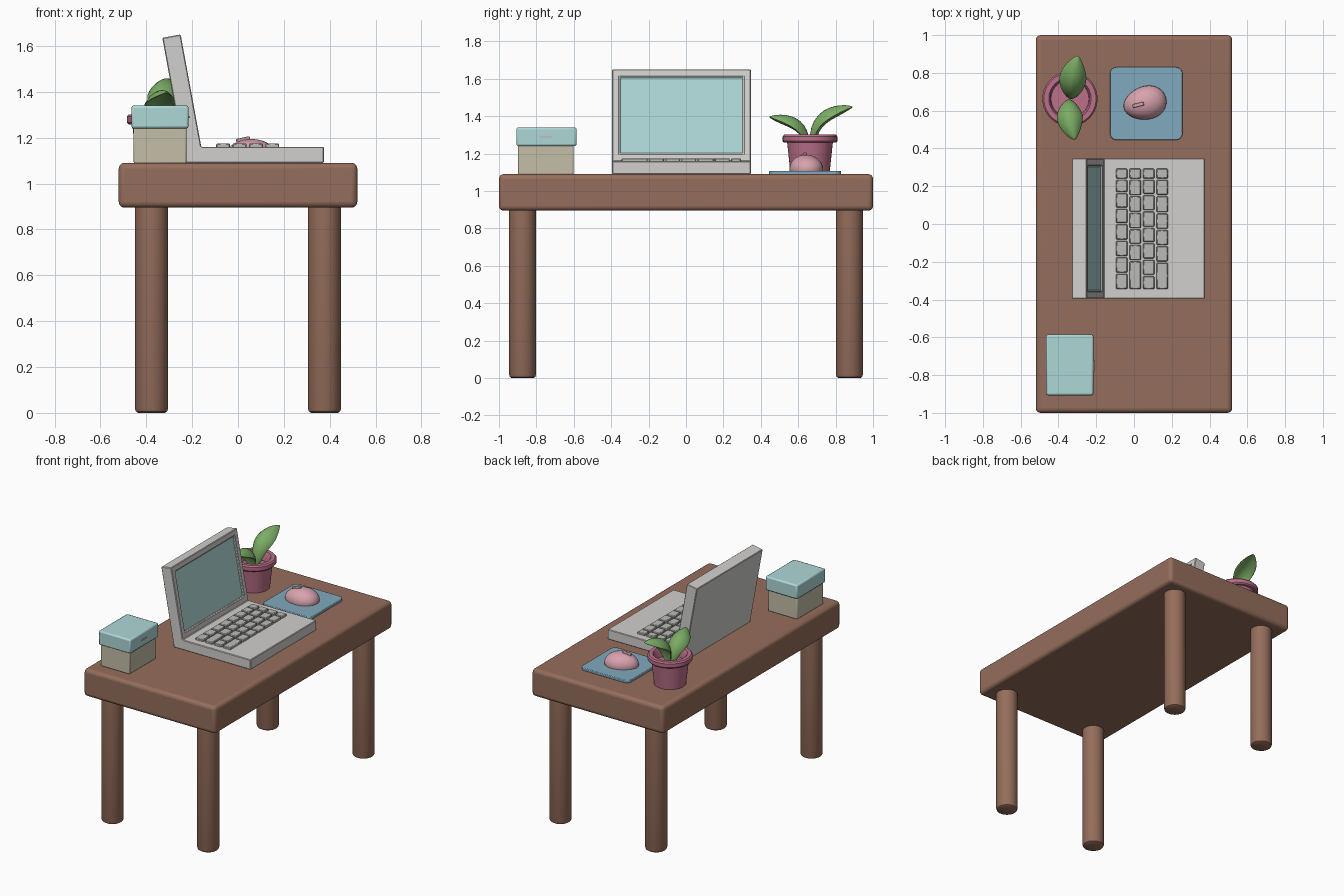
import bpy, bmesh, math
from mathutils import Vector, Matrix

if "Cube" in bpy.data.objects:
    bpy.data.objects.remove(bpy.data.objects["Cube"], do_unlink=True)


def material(name, r, g, b):
    m = bpy.data.materials.new(name)
    m.use_nodes = True
    m.diffuse_color = (r, g, b, 1)
    m.node_tree.nodes["Principled BSDF"].inputs["Base Color"].default_value = (r, g, b, 1)
    return m


WOOD = material("brown wood", 0.30, 0.155, 0.106)
GREY = material("light grey", 0.64, 0.63, 0.61)
KEY = material("key grey", 0.50, 0.50, 0.48)
AQUA = material("pale aqua", 0.42, 0.69, 0.68)
BEIGE = material("beige", 0.56, 0.52, 0.39)
POT = material("rose pink", 0.50, 0.16, 0.25)
PINK = material("soft pink", 0.68, 0.36, 0.42)
BLUE = material("dusty blue", 0.22, 0.40, 0.51)
GREEN = material("leaf green", 0.20, 0.42, 0.13)


def finish(name, bm, mats, bevel=0, segments=2, smooth=True):
    """Turn a bmesh into a named object, with optional rounded edges."""
    bmesh.ops.recalc_face_normals(bm, faces=bm.faces)
    mesh = bpy.data.meshes.new(name)
    bm.to_mesh(mesh)
    bm.free()
    ob = bpy.data.objects.new(name, mesh)
    bpy.context.collection.objects.link(ob)
    for m in mats:
        mesh.materials.append(m)
    if bevel:
        mod = ob.modifiers.new("rounding", "BEVEL")
        mod.width, mod.segments, mod.limit_method = bevel, segments, "ANGLE"
    if smooth:
        bpy.ops.object.select_all(action="DESELECT")
        ob.select_set(True)
        bpy.context.view_layer.objects.active = ob
        bpy.ops.object.shade_smooth_by_angle(angle=math.radians(40))
    return ob


def add_box(bm, x, y, z):
    """Add a box given by its (low, high) extents."""
    size = Vector((x[1] - x[0], y[1] - y[0], z[1] - z[0]))
    mid = Vector((sum(x), sum(y), sum(z))) / 2
    bmesh.ops.create_cube(bm, size=1, matrix=Matrix.Translation(mid) @ Matrix.Diagonal((*size, 1)))


def box(name, x, y, z, mat, bevel=0, segments=2):
    bm = bmesh.new()
    add_box(bm, x, y, z)
    return finish(name, bm, [mat], bevel, segments)


def lathe(name, profile, centre, mat, bevel=0, steps=40):
    """Spin an (r, z) profile around a vertical axis."""
    bm = bmesh.new()
    verts = [bm.verts.new((r, 0, z)) for r, z in profile]
    edges = [bm.edges.new(pair) for pair in zip(verts, verts[1:])]
    bmesh.ops.spin(bm, geom=verts + edges, axis=(0, 0, 1), cent=(0, 0, 0),
                   angle=2 * math.pi, steps=steps)
    bmesh.ops.remove_doubles(bm, verts=bm.verts, dist=0.0001)
    ob = finish(name, bm, [mat], bevel)
    ob.location = (*centre, 0)
    return ob


# Table
box("table_top", (-0.52, 0.52), (-1, 1), (0.895, 1.09), WOOD, 0.025, 4)
for sx, side in ((-1, "right"), (1, "left")):
    for sy, end in ((-1, "front"), (1, "back")):
        lathe(f"{end}_{side}_leg", [(0, 0), (0.058, 0), (0.068, 0.006), (0.072, 0.018),
                                   (0.072, 0.91), (0, 0.91)], (0.377 * sx, 0.874 * sy), WOOD)

# Laptop body: side profile swept across its width, with a sunken screen
bm = bmesh.new()
profile = [(0.375, 1.09), (0.375, 1.16), (-0.16, 1.16), (-0.25, 1.65), (-0.33, 1.635), (-0.23, 1.09)]
side = bm.faces.new([bm.verts.new((x, -0.395, z)) for x, z in profile])
ext = bmesh.ops.extrude_face_region(bm, geom=[side])["geom"]
bmesh.ops.translate(bm, verts=[v for v in ext if isinstance(v, bmesh.types.BMVert)], vec=(0, 0.742, 0))
bmesh.ops.recalc_face_normals(bm, faces=bm.faces)
screen = next(f for f in bm.faces if f.normal.x > 0.5 and f.calc_center_median().z > 1.3)
bmesh.ops.inset_individual(bm, faces=[screen], thickness=0.055, depth=0)
bmesh.ops.inset_individual(bm, faces=[screen], thickness=0.002, depth=-0.01)
screen.material_index = 1
finish("laptop", bm, [GREY, AQUA], 0.004, 1, smooth=False)

# Keyboard: four rows of keys with relative widths
rows = [[11, 13, 15, 15, 16, 16, 16, 16], [11, 16, 16, 16, 15, 16, 28],
        [11, 15, 16, 16, 15, 16, 16, 14], [11, 16, 17, 16, 16, 16, 27]]
bm = bmesh.new()
for i, row in enumerate(rows):
    x = -0.095 + 0.0715 * i
    y = 0.293
    for w in row:
        step = w / sum(row) * 0.645
        add_box(bm, (x, x + 0.06), (y - step + 0.008, y), (1.155, 1.175))
        y -= step
finish("keys", bm, [KEY], 0.004, 1)

# Storage box
box("box_body", (-0.455, -0.225), (-0.898, -0.602), (1.088, 1.245), BEIGE, 0.006)
box("box_lid", (-0.465, -0.215), (-0.907, -0.585), (1.24, 1.34), AQUA, 0.01)
box("box_tab", (-0.217, -0.21), (-0.78, -0.72), (1.285, 1.292), PINK)

# Plant pot
POT_AT = (-0.339, 0.663)
lathe("plant_pot", [(0, 1.09), (0.104, 1.09), (0.122, 1.258), (0.139, 1.258), (0.146, 1.266),
                    (0.146, 1.292), (0.138, 1.301), (0.112, 1.301), (0.105, 1.293),
                    (0.1, 1.235), (0, 1.235)], POT_AT, POT)


def leaf(name, path, widths):
    """Loft arched, lens-shaped sections along a path."""
    bm = bmesh.new()
    pts = [Vector(p) for p in path]
    rings, n = [], 12
    for i, (p, w) in enumerate(zip(pts, widths)):
        along = (pts[min(i + 1, len(pts) - 1)] - pts[max(i - 1, 0)]).normalized()
        across = along.cross(Vector((0, 0, 1))).normalized()
        up = across.cross(along)
        ring = []
        for k in range(n):
            a = 2 * math.pi * k / n
            u, v = math.cos(a), math.sin(a)
            offset = across * u * w + up * (v * w * 0.28 + w * (0.3 - 0.6 * u * u))
            ring.append(bm.verts.new(p + offset))
        rings.append(ring)
    for a, b in zip(rings, rings[1:]):
        for k in range(n):
            bm.faces.new((a[k], a[(k + 1) % n], b[(k + 1) % n], b[k]))
    bm.faces.new(rings[0])
    bm.faces.new(rings[-1])
    ob = finish(name, bm, [GREEN])
    ob.modifiers.new("smooth", "SUBSURF").levels = 1
    ob.modifiers["smooth"].render_levels = 1


leaf("back_leaf", [(-0.335, 0.675, 1.23), (-0.333, 0.683, 1.30), (-0.33, 0.705, 1.355),
                   (-0.326, 0.755, 1.40), (-0.318, 0.81, 1.425), (-0.306, 0.86, 1.443),
                   (-0.296, 0.893, 1.45)],
     [0.025, 0.045, 0.065, 0.08, 0.066, 0.036, 0.004])
leaf("front_leaf", [(-0.343, 0.65, 1.23), (-0.343, 0.637, 1.29), (-0.343, 0.61, 1.33),
                    (-0.341, 0.57, 1.36), (-0.334, 0.52, 1.378), (-0.322, 0.475, 1.39),
                    (-0.312, 0.445, 1.397)],
     [0.025, 0.045, 0.066, 0.076, 0.062, 0.036, 0.004])

# Mouse pad: rounded corners, then a soft rim
bm = bmesh.new()
add_box(bm, (-0.128, 0.257), (0.445, 0.83), (1.088, 1.108))
upright = [e for e in bm.edges if abs(e.verts[0].co.z - e.verts[1].co.z) > 0.01]
bmesh.ops.bevel(bm, geom=upright, offset=0.035, segments=6, profile=0.5, affect="EDGES")
finish("mouse_pad", bm, [BLUE], 0.004)

# Mouse: half dome, narrower toward the wheel, turned slightly
bm = bmesh.new()
bmesh.ops.create_uvsphere(bm, u_segments=32, v_segments=16, radius=1)
for v in bm.verts:
    v.co.y *= 1 + 0.12 * v.co.x
    v.co.z = max(v.co.z, -0.15)
bmesh.ops.scale(bm, verts=bm.verts, vec=(0.115, 0.088, 0.077))
mouse = finish("mouse", bm, [PINK])
mouse.location = (0.058, 0.64, 1.117)
mouse.rotation_euler.z = math.radians(14)

# Mouse wheel
wheel = box("mouse_wheel", (-0.03, 0.03), (-0.01, 0.01), (-0.012, 0.012), PINK, 0.004)
wheel.location = (0.023, 0.631, 1.188)
wheel.rotation_euler = (0, math.radians(-12), math.radians(14))
